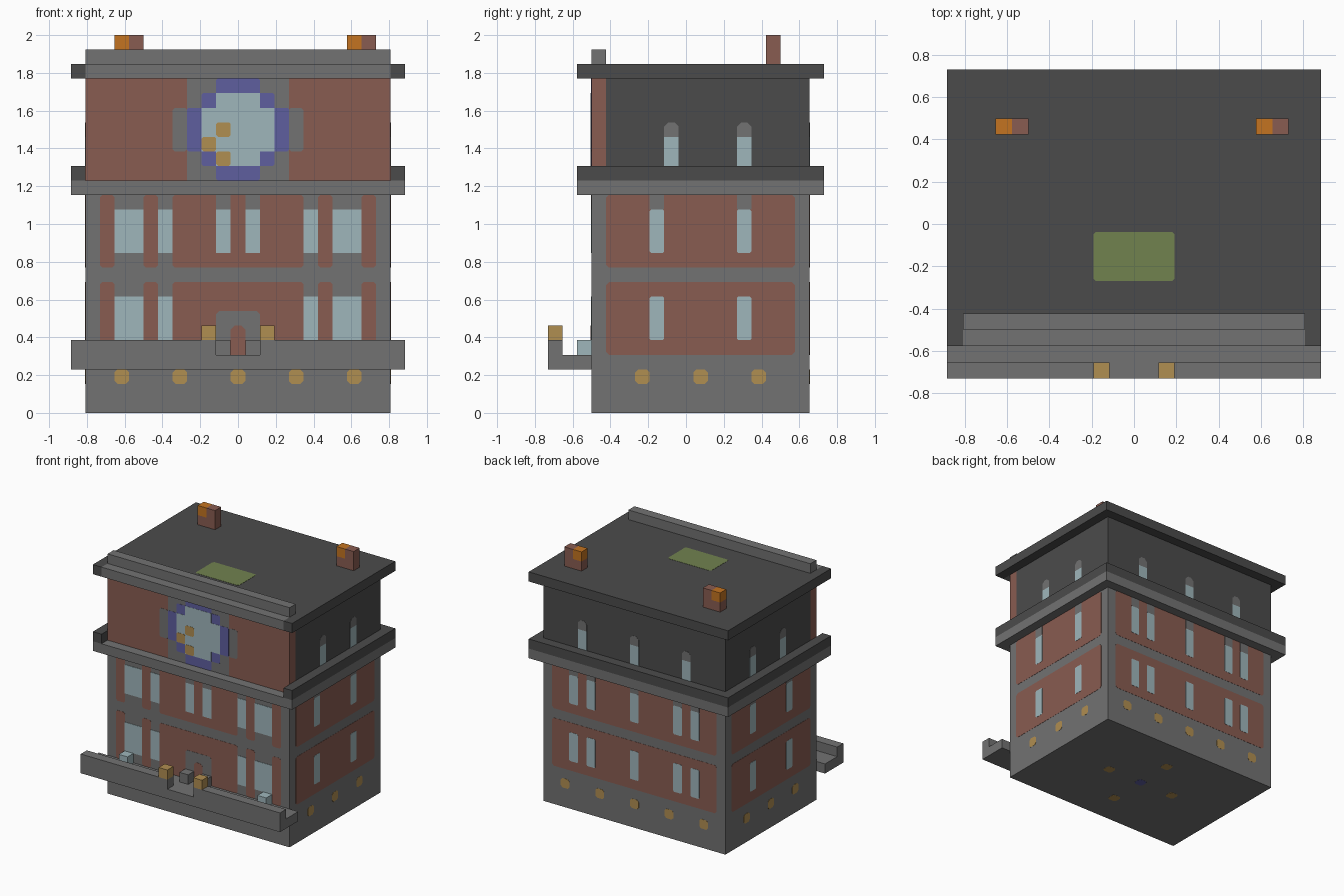
import bpy
import bmesh
from mathutils import Vector

U = 1 / 13          # one building block
SKIN = 0.02         # thickness of one painted layer, in blocks

if "Cube" in bpy.data.objects:
    bpy.data.objects.remove(bpy.data.objects["Cube"], do_unlink=True)


def material(name, hex_code):
    def lin(c):
        return c / 12.92 if c <= 0.04045 else ((c + 0.055) / 1.055) ** 2.4
    rgb = [lin(int(hex_code[i:i + 2], 16) / 255) for i in range(0, 6, 2)]
    m = bpy.data.materials.new(name)
    m.use_nodes = True
    m.diffuse_color = (*rgb, 1)
    m.node_tree.nodes["Principled BSDF"].inputs["Base Color"].default_value = (*rgb, 1)
    return m


stone = material("stone_grey", "727272")
slate = material("dark_slate", "4b4b4b")
brick = material("red_brick", "895c51")
glass = material("pale_glass", "9fb6bb")
amber = material("amber", "b08e51")
purple = material("purple", "5e5e9f")
orange = material("orange", "c47421")
moss = material("moss_green", "71824f")


def finish(name, bm, mat):
    bmesh.ops.recalc_face_normals(bm, faces=bm.faces)
    bmesh.ops.scale(bm, vec=(U, U, U), verts=bm.verts)
    mesh = bpy.data.meshes.new(name)
    bm.to_mesh(mesh)
    bm.free()
    mesh.materials.append(mat)
    obj = bpy.data.objects.new(name, mesh)
    bpy.context.collection.objects.link(obj)
    return obj


def prism(bm, outline, offset):
    """Extrude a flat outline by an offset into a closed solid."""
    face = bm.faces.new([bm.verts.new(p) for p in outline])
    ext = bmesh.ops.extrude_face_region(bm, geom=[face], use_keep_orig=True)
    bmesh.ops.translate(bm, vec=offset,
                        verts=[g for g in ext["geom"] if isinstance(g, bmesh.types.BMVert)])


def blocks(name, mat, *boxes):
    """Boxes given as x range, y range, z range in blocks."""
    bm = bmesh.new()
    for (x0, x1), (y0, y1), (z0, z1) in boxes:
        outline = [(x0, y0, z0), (x1, y0, z0), (x1, y1, z0), (x0, y1, z0)]
        prism(bm, outline, (0, 0, z1 - z0))
    return finish(name, bm, mat)


# Each wall: origin, across axis, up axis, outward normal
X, Y, Z = Vector((1, 0, 0)), Vector((0, 1, 0)), Vector((0, 0, 1))
WALLS = {
    "front": (Y * -6.5, X, Z, -Y),
    "back": (Y * 8.5, X, Z, Y),
    "left": (X * 10.5, Y, Z, X),
    "right": (X * -10.5, Y, Z, -X),
    "roof": (Z * 24, X, Y, Z),
    "underside": (Z * 0, X, Y, -Z),
}


def paint(name, mat, wall, level, rects, cut=0.0, top_cut=0.0):
    """Thin plates on a wall; rects are (a0, a1, b0, b1), corners may be cut."""
    o, a_axis, b_axis, n = WALLS[wall]
    bm = bmesh.new()
    for a0, a1, b0, b1 in rects:
        c, t = cut, max(cut, top_cut)
        pts = [(a0 + c, b0), (a1 - c, b0), (a1, b0 + c), (a1, b1 - t),
               (a1 - t, b1), (a0 + t, b1), (a0, b1 - t), (a0, b0 + c)]
        pts = list(dict.fromkeys(pts))
        prism(bm, [o + a_axis * a + b_axis * b for a, b in pts], n * SKIN * level)
    return finish(wall + "_" + name, bm, mat)


def column(centers, b0, b1):
    return [(c - 0.5, c + 0.5, b0, b1) for c in centers]


def mirrored(rects):
    return rects + [(-a1, -a0, b0, b1) for a0, a1, b0, b1 in rects]


FULL, WIDE = (-10.5, 10.5), (-11.5, 11.5)
ENDS = [(-11.5, -10.5), (10.5, 11.5)]

# Main masses
blocks("main_body", stone, (FULL, (-6.5, 8.5), (0, 15)))
blocks("cornice", stone, (WIDE, (-7.5, 9.5), (15, 16)))
blocks("ledge", slate, (WIDE, (-5.5, 9.5), (16, 17)),
       *[(e, (-7.5, -5.5), (16, 17)) for e in ENDS])
blocks("upper_storey", slate, (FULL, (-5.5, 8.5), (17, 23)))
blocks("upper_front_wall", brick, (FULL, (-6.5, -5.5), (16, 23)))
blocks("roof_slab", slate, (WIDE, (-6.5, 9.5), (23, 24)),
       *[(e, (-7.5, -6.5), (23, 24)) for e in ENDS])
blocks("roof_front_band", stone, (FULL, (-7.5, -6.5), (23, 24)))
blocks("parapet", stone, (FULL, (-6.5, -5.5), (24, 25)))
paint("garden", moss, "roof", 1, [(-2.5, 2.5, -3.5, -0.5)], cut=0.15)

# Chimneys with a glowing corner
for side, x in (("right", -7.5), ("left", 8.5)):
    y = (5.5, 6.5)
    blocks(side + "_chimney", brick, ((x, x + 1), y, (24, 26)), ((x - 1, x), y, (24, 25)))
    blocks(side + "_chimney_glow", orange, ((x - 1, x), y, (25, 26)))

# Balcony with a gap at the door
blocks("balcony_floor", stone, (WIDE, (-9.5, -6.5), (3, 4)))
blocks("balcony_wall", stone, *[(r, (-9.5, -8.5), (4, 5)) for r in ((-11.5, -1.5), (1.5, 11.5))])
blocks("balcony_lamps", amber, *[((x - .5, x + .5), (-9.5, -8.5), (5, 6)) for x in (-2, 2)])
blocks("door_posts", stone, *[((x - .5, x + .5), (-7.5, -6.5), (4, 5)) for x in (-1, 1)])
blocks("window_boxes", glass, *[((x - .5, x + .5), (-7.5, -6.5), (4, 5)) for x in (-8, 8)])

# Front: brick panels, windows and door
for storey, base in (("lower", 4), ("middle", 10)):
    piers = mirrored([(-9.5, -8.5, base, base + 5), (-6.5, -5.5, base, base + 5)])
    paint(storey + "_piers", brick, "front", 1, piers, cut=0.15)
    paint(storey + "_panel", brick, "front", 1, [(-4.5, 4.5, base, base + 5)], cut=0.15)
    panes = mirrored([(-8.5, -6.5, base + 1, base + 4), (-5.5, -4.5, base + 1, base + 4)])
    paint(storey + "_windows", glass, "front", 2, panes)
paint("centre_lintels", stone, "front", 2, column((-1, 1), 14, 15))
paint("centre_windows", glass, "front", 2, column((-1, 1), 11, 14))
paint("door_frame", stone, "front", 2, [(-1.5, 1.5, 4, 7)], top_cut=0.2)
paint("door", brick, "front", 3, column([0], 4, 6), top_cut=0.25)

# Sides and back: brick panels and narrow windows
for wall, span, cols, attic in (("left", (-5.5, 7.5), (-2, 4), (-1, 4)),
                                ("right", (-5.5, 7.5), (-2, 4), (-1, 4)),
                                ("back", (-9.5, 9.5), (-7, -5, 0, 5, 7), (-6, 0, 6))):
    for storey, base in (("lower", 4), ("middle", 10)):
        paint(storey + "_panel", brick, wall, 1, [(*span, base, base + 5)], cut=0.2)
        paint(storey + "_windows", glass, wall, 2, column(cols, base + 1, base + 4), cut=0.1)
    paint("lintels", stone, wall, 2, column(cols, 14, 15))
    paint("attic_windows", glass, wall, 1, column(attic, 17, 19))
    paint("attic_arches", stone, wall, 1, column(attic, 19, 20), top_cut=0.3)

# Amber lights round the base and beneath
for wall, cols in (("front", (-8, -4, 0, 4, 8)), ("back", (-8, -4, 0, 4, 8)),
                   ("left", (-3, 1, 5)), ("right", (-3, 1, 5))):
    inset = 0.02
    paint("base_lights", amber, wall, 1,
          [(a0, a1, b0, b1 - inset) for a0, a1, b0, b1 in column(cols, 2, 3)], cut=0.2)
paint("lights", amber, "underside", 0.5,
      column((-4, 4), 0.5, 1.5) + column([0], -3.5, -2.5) + column([0], 4.5, 5.5), cut=0.2)
paint("centre_mark", purple, "underside", 0.5, column([0], 0.5, 1.5), cut=0.2)


# Round clock, stacked from stepped discs
def stepped_disc(r):
    mid = 19.5
    return [(-a, a, mid - b, mid + b) for a, b in ((r, 1.5), (r - 1, r - 1), (1.5, r))]


paint("clock_surround", stone, "front", 1, [(-3.5, 3.5, 16, 23)])
paint("clock_surround_wings", stone, "front", 1,
      mirrored([(-4.5, -3.5, 18, 21)]), cut=0.15)
for i, (a0, a1, b0, b1) in enumerate(stepped_disc(3.5)):
    paint("clock_rim_%d" % i, purple, "front", 2 + i * 0.1, [(a0, a1, b0, b1)], cut=0.1)
for i, (a0, a1, b0, b1) in enumerate(stepped_disc(2.5)[::2]):
    paint("clock_face_%d" % i, glass, "front", 3 + i * 0.1, [(a0, a1, b0, b1)])
paint("clock_hands", amber, "front", 4,
      column([-1], 19, 20) + column([-2], 18, 19) + column([-1], 17, 18), cut=0.12)
